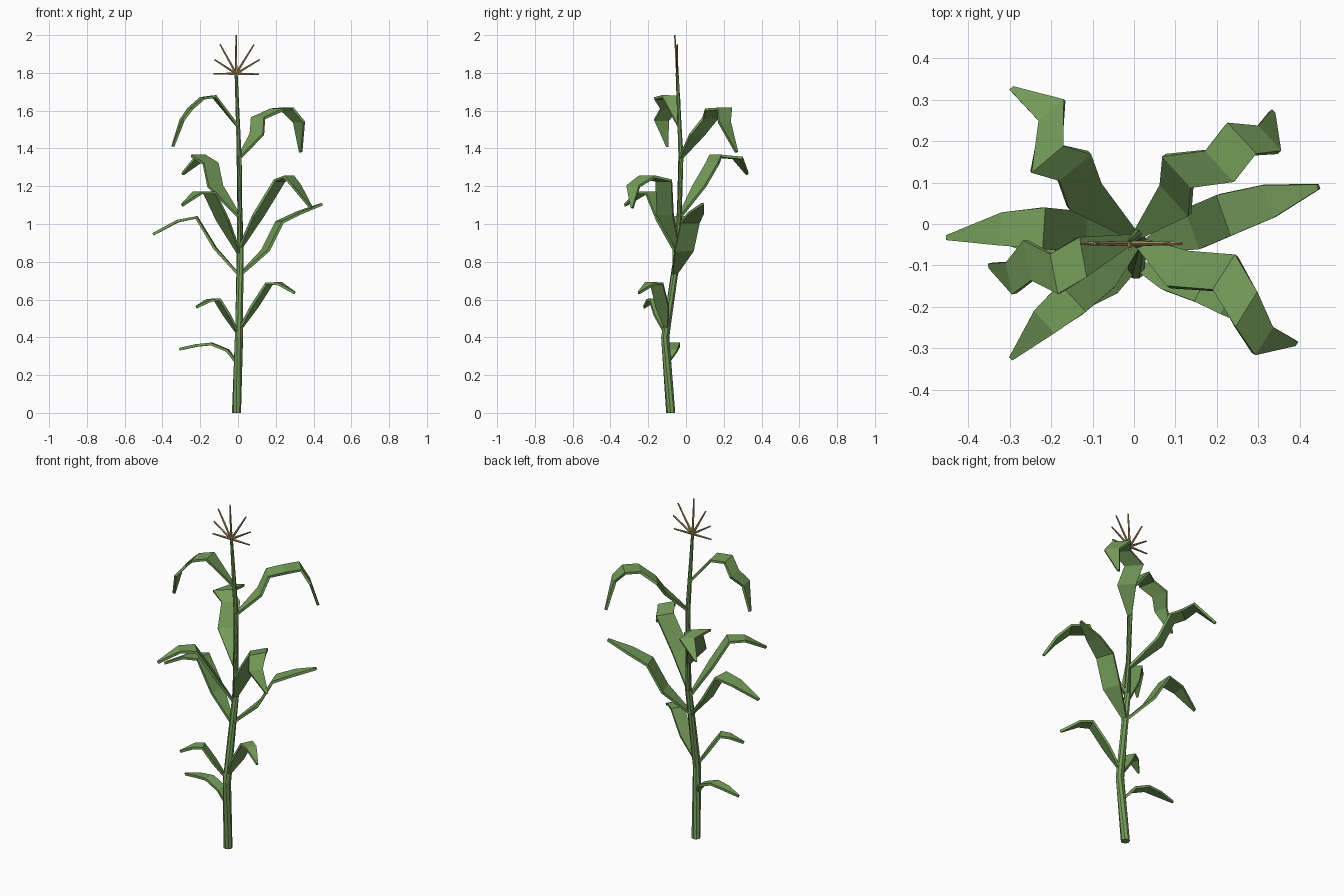
import bpy, bmesh
from mathutils import Vector

if "Cube" in bpy.data.objects:
    bpy.data.objects.remove(bpy.data.objects["Cube"])


def material(name, rgb):
    m = bpy.data.materials.new(name)
    m.diffuse_color = (*rgb, 1)
    m.use_nodes = True
    m.node_tree.nodes["Principled BSDF"].inputs["Base Color"].default_value = m.diffuse_color
    return m


GREEN = material("leaf_green", (0.18, 0.34, 0.105))
STRAW = material("straw", (0.42, 0.31, 0.12))


def finish(name, bm, mat):
    bmesh.ops.recalc_face_normals(bm, faces=bm.faces)
    mesh = bpy.data.meshes.new(name)
    bm.to_mesh(mesh)
    bm.free()
    mesh.materials.append(mat)
    ob = bpy.data.objects.new(name, mesh)
    bpy.context.collection.objects.link(ob)
    return ob


def tube(name, points, radii, sides, mat):
    """Flat-faced tapering tube through the given points."""
    pts = [Vector(p) for p in points]
    bm = bmesh.new()
    rings = []
    for i, (p, r) in enumerate(zip(pts, radii)):
        d = pts[min(i + 1, len(pts) - 1)] - pts[max(i - 1, 0)]
        if i == 0 and len(pts) > 2:
            d = Vector((0, 0, 1))          # flat foot on the ground
        m = d.to_track_quat('Z', 'Y').to_matrix().to_4x4()
        m.translation = p
        rings.append(bmesh.ops.create_circle(
            bm, segments=sides, radius=r, matrix=m)['verts'])
    for a, b in zip(rings, rings[1:]):
        for k in range(sides):
            j = (k + 1) % sides
            bm.faces.new((a[k], a[j], b[j], b[k]))
    bm.faces.new(rings[0])
    bm.faces.new(rings[-1])
    return finish(name, bm, mat)


leaf_count = 0


def leaf(width, *points):
    """Folded blade: wide in the middle, narrow at base and tip."""
    global leaf_count
    leaf_count += 1
    pts = [Vector(p) for p in points]
    n = len(pts)
    head = pts[-1] - pts[0]
    side = Vector((-head.y, head.x, 0)).normalized()
    bm = bmesh.new()
    prev = None
    for i, p in enumerate(pts):
        w = width * (0.2 if i == 0 else 0.12 if i == n - 1
                     else 0.8 if i == n - 2 else 1)
        pair = bm.verts.new(p + side * w), bm.verts.new(p - side * w)
        if prev:
            bm.faces.new((prev[0], prev[1], pair[1], pair[0]))
        prev = pair
    ob = finish(f"leaf_{leaf_count}", bm, GREEN)
    mod = ob.modifiers.new("thickness", 'SOLIDIFY')
    mod.thickness = 0.014
    mod.offset = 0


# Stalk, slightly crooked
tube("stalk",
     [(-.008, -.081, 0), (.005, -.11, .4), (.012, -.04, .88), (.006, -.027, 1.36), (-.01, -.047, 1.8)],
     [.024, .023, .018, .014, .008], 8, GREEN)

# Tassel fan
hub = (-.01, -.047, 1.795)
for i, (x, z) in enumerate([(-.13, 1.795), (-.125, 1.87), (-.095, 1.95), (-.01, 2.0),
                            (.085, 1.95), (.115, 1.87), (.11, 1.793)]):
    y = -.06 if i == 3 else -.047
    tube(f"tassel_spike_{i + 1}", [hub, (x, y, z)], [.007, .004], 5, STRAW)

# Upper leaves
leaf(.049, (-.003, -.035, 1.52), (-.125, -.08, 1.675), (-.19, -.12, 1.665),
     (-.253, -.087, 1.61), (-.296, -.13, 1.55), (-.345, -.1, 1.41))
leaf(.051, (.006, -.028, 1.35), (.1, .06, 1.475), (.106, .128, 1.56), (.207, .14, 1.605),
     (.258, .205, 1.61), (.323, .203, 1.54), (.332, .268, 1.38))
leaf(.05, (.005, -.032, 1.04), (-.12, .07, 1.2), (-.145, .14, 1.32), (-.21, .157, 1.36),
     (-.198, .273, 1.35), (-.293, .325, 1.265))
# Middle leaves
leaf(.05, (.01, -.043, .87), (.11, -.11, 1.05), (.22, -.118, 1.23), (.27, -.205, 1.25),
     (.31, -.28, 1.2), (.388, -.286, 1.085))
leaf(.046, (.008, -.046, .84), (-.08, -.12, 1.02), (-.15, -.18, 1.165),
     (-.215, -.235, 1.165), (-.295, -.323, 1.1))
leaf(.05, (.005, -.062, .73), (-.12, -.02, .87), (-.22, -.01, 1.035),
     (-.32, -.012, 1.015), (-.45, -.033, .945))
leaf(.052, (.01, -.062, .73), (.145, -.01, .86), (.22, .022, 1.01),
     (.325, .055, 1.06), (.445, .09, 1.105))
# Lower leaves
leaf(.037, (.008, -.103, .44), (.085, -.125, .56), (.165, -.155, .685),
     (.22, -.19, .685), (.3, -.25, .635))
leaf(.033, (0, -.107, .42), (-.06, -.14, .52), (-.11, -.165, .6),
     (-.155, -.185, .595), (-.22, -.222, .56))
leaf(.03, (-.003, -.1, .26), (-.055, -.075, .33), (-.14, -.062, .365),
     (-.22, -.055, .357), (-.31, -.046, .337))
